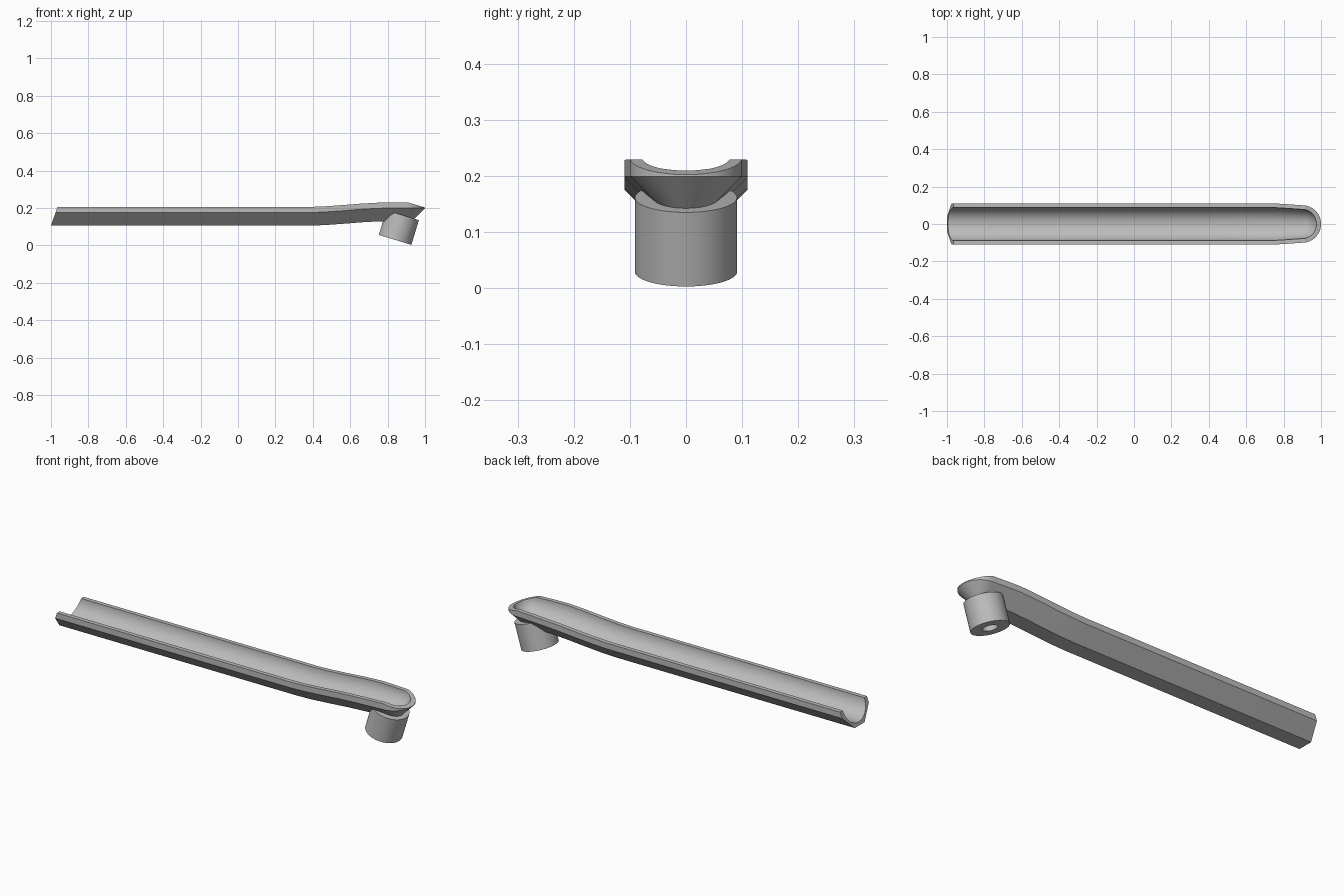
import bpy, bmesh, math
from mathutils import Matrix, Vector

cube = bpy.data.objects.get("Cube")
if cube:
    bpy.data.objects.remove(cube)

grey = bpy.data.materials.new("plain grey")
grey.use_nodes = True
colour = (0.5, 0.5, 0.5, 1)
grey.diffuse_color = colour
grey.node_tree.nodes["Principled BSDF"].inputs["Base Color"].default_value = colour

# Spine stations: x, half width, lift above the straight run
STATIONS = [(-1, 0.11, 0), (0.38, 0.11, 0), (0.46, 0.11, 0.003),
            (0.56, 0.11, 0.010), (0.66, 0.11, 0.018), (0.75, 0.11, 0.023),
            (0.83, 0.105, 0.024), (0.91, 0.099, 0.024)]
TIP_X, TIP_W, TIP_LIFT = 0.9, 0.1, 0.024
STATIONS[-1] = (TIP_X, TIP_W, TIP_LIFT)
BOTTOM, TOP = 0.105, 0.205


def half_profile(w, lift, filled):
    """Radius and height pairs from the channel floor round to the underside."""
    zt, inner = TOP + lift, w - 0.022
    if filled:
        pts = [(0, zt)]
    else:
        steps = 14
        pts = [(inner * math.sin(a), zt - 0.96 * inner * math.cos(a))
               for a in (math.pi / 2 * i / steps for i in range(steps + 1))]
        pts[0] = (0, pts[0][1])
    return pts + [(w, zt), (w, zt - 0.03), (w - 0.07, BOTTOM + lift), (0, BOTTOM + lift)]


def make_object(name, bm):
    bmesh.ops.recalc_face_normals(bm, faces=bm.faces)
    mesh = bpy.data.meshes.new(name)
    bm.to_mesh(mesh)
    bm.free()
    mesh.materials.append(grey)
    obj = bpy.data.objects.new(name, mesh)
    bpy.context.collection.objects.link(obj)
    return obj


def sweep(name, filled=False):
    """Sweep the half profile up one side, round the nose and back."""
    side = [(s, math.pi / 2) for s in STATIONS]
    n = 32
    nose = [((TIP_X, TIP_W, TIP_LIFT), math.pi / 2 - math.pi * i / n) for i in range(1, n)]
    back = [(s, -math.pi / 2) for s in reversed(STATIONS)]
    bm = bmesh.new()
    rings = []
    for (x, w, lift), angle in side + nose + back:
        ring = []
        for r, z in half_profile(w, lift, filled):
            px = x + r * math.cos(angle)
            if x == STATIONS[0][0]:
                px += 0.35 * (z - BOTTOM)          # slanted open end
            z = min(z, TOP + TIP_LIFT - 0.3 * max(0, px - 0.91))  # sloping nose rim
            ring.append(bm.verts.new((px, r * math.sin(angle), z)))
        rings.append(ring)
    for a, b in zip(rings, rings[1:]):
        for i in range(len(a) - 1):
            bm.faces.new((a[i], a[i + 1], b[i + 1], b[i]))
    bm.faces.new(rings[0])
    bm.faces.new(rings[-1])
    bmesh.ops.remove_doubles(bm, verts=bm.verts, dist=0.00005)
    return make_object(name, bm)


def tilted_cylinder(name, base, radius, start, end, sides):
    """Cylinder along the leaning axis of the socket."""
    axis = Vector((0.29, 0, 0.957)).normalized()
    bm = bmesh.new()
    turn = axis.to_track_quat('Z', 'Y').to_matrix().to_4x4()
    place = Matrix.Translation(Vector(base) + axis * (start + end) / 2) @ turn
    bmesh.ops.create_cone(bm, cap_ends=True, segments=sides, radius1=radius,
                          radius2=radius, depth=end - start, matrix=place)
    return make_object(name, bm)


def cut(target, cutter):
    cutter.hide_render = True
    mod = target.modifiers.new("cut", 'BOOLEAN')
    mod.operation, mod.solver, mod.object = 'DIFFERENCE', 'EXACT', cutter
    bpy.context.view_layer.objects.active = target
    bpy.ops.object.modifier_apply(modifier=mod.name)
    bpy.data.objects.remove(cutter)


# Open channel with rounded nose
channel = sweep("channel")

# Leaning round socket, trimmed under the channel and bored from below
base = (0.84, 0, 0.029)
socket = tilted_cylinder("socket", base, 0.091, 0, 0.138, 64)
trim = sweep("trim_helper", filled=True)
trim.location.z = 0.003
bpy.context.view_layer.update()
cut(socket, trim)
cut(socket, tilted_cylinder("bore_helper", base, 0.036, -0.05, 0.075, 32))

# Smooth curved surfaces, keep the folded edges crisp
bpy.ops.object.select_all(action='DESELECT')
for obj in (channel, socket):
    obj.select_set(True)
bpy.context.view_layer.objects.active = channel
bpy.ops.object.shade_smooth_by_angle(angle=math.radians(25))
